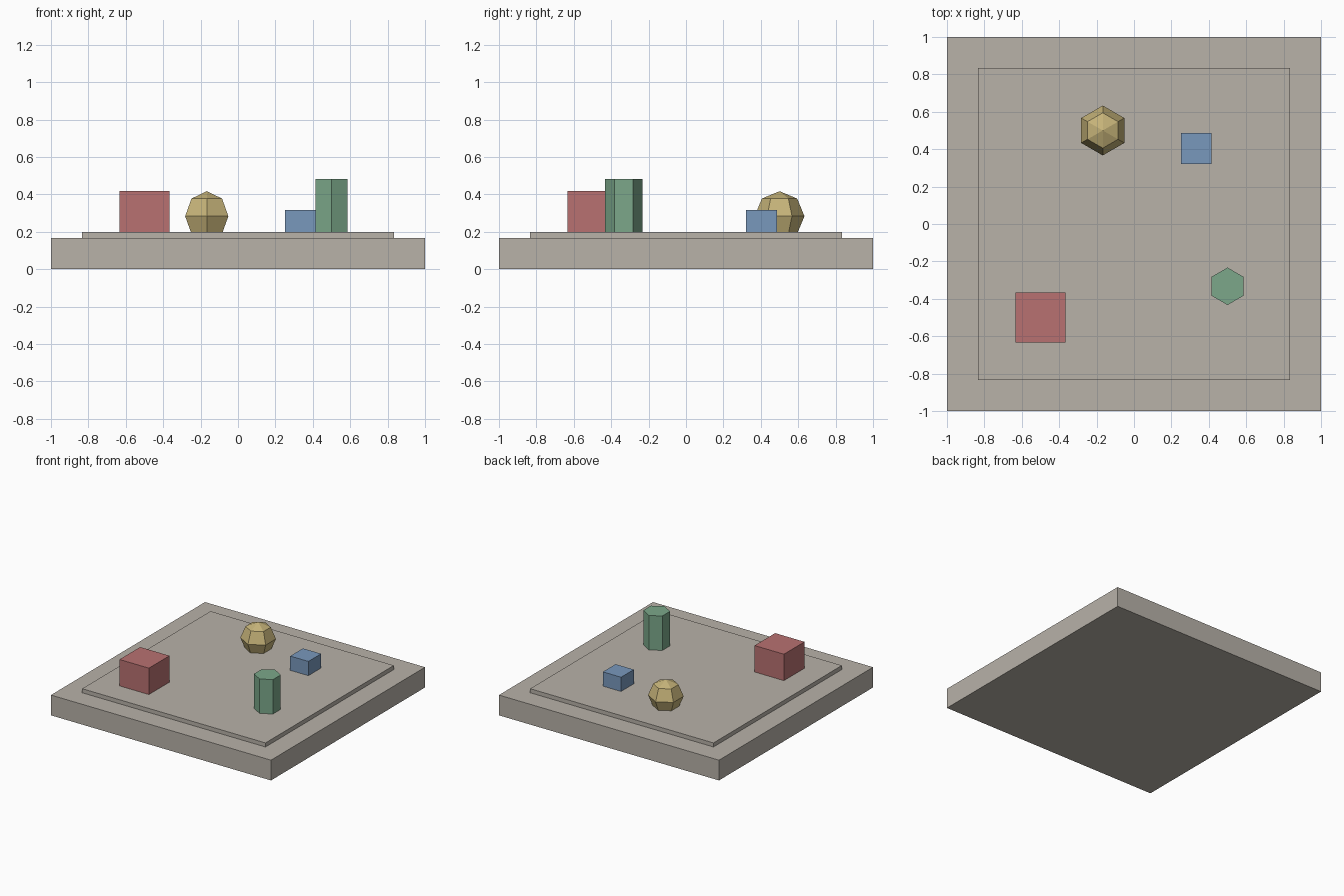
import bpy, bmesh, math

if "Cube" in bpy.data.objects:
    bpy.data.objects.remove(bpy.data.objects["Cube"])


def material(name, rgb):
    m = bpy.data.materials.new(name)
    m.diffuse_color = (*rgb, 1)
    m.use_nodes = True
    m.node_tree.nodes["Principled BSDF"].inputs["Base Color"].default_value = m.diffuse_color
    return m


stone = material("warm grey", (0.48, 0.445, 0.395))
red = material("dusty red", (0.48, 0.165, 0.165))
blue = material("soft blue", (0.19, 0.315, 0.505))
green = material("sage green", (0.20, 0.39, 0.255))
gold = material("pale gold", (0.56, 0.45, 0.19))


def finish(name, bm, mat):
    bmesh.ops.recalc_face_normals(bm, faces=bm.faces)
    me = bpy.data.meshes.new(name)
    bm.to_mesh(me)
    bm.free()
    me.materials.append(mat)
    ob = bpy.data.objects.new(name, me)
    bpy.context.collection.objects.link(ob)
    return ob


def box(name, x, y, width, z0, z1, mat):
    """Square block standing between two heights."""
    bm = bmesh.new()
    bmesh.ops.create_cube(bm, size=1)
    bmesh.ops.scale(bm, vec=(width, width, z1 - z0), verts=bm.verts)
    finish(name, bm, mat).location = (x, y, (z0 + z1) / 2)


def six_sided(name, x, y, profile, mat):
    """Hexagonal solid from (radius, z) rings; radius 0 makes a pole."""
    bm = bmesh.new()
    rings = []
    for r, z in profile:
        angles = [math.radians(90 + 60 * k) for k in range(6)]
        rings.append([bm.verts.new((r * math.cos(a), r * math.sin(a), z)) for a in angles])
    for low, high in zip(rings, rings[1:]):
        for k in range(6):
            j = (k + 1) % 6
            bm.faces.new((low[k], low[j], high[j], high[k]))
    if profile[0][0] > 0:
        bm.faces.new(rings[0][::-1])
    if profile[-1][0] > 0:
        bm.faces.new(rings[-1])
    bmesh.ops.remove_doubles(bm, verts=bm.verts, dist=1e-4)
    finish(name, bm, mat).location = (x, y, 0)


# Stepped platform
box("base_slab", 0, 0, 2, 0, 1 / 6, stone)
box("raised_floor", 0, 0, 5 / 3, 1 / 6, 0.2, stone)

# Blocks
box("large_block", -0.5, -0.5, 0.267, 0.2, 0.417, red)
box("small_block", 0.333, 0.403, 0.165, 0.2, 0.317, blue)

# Hexagonal pillar
six_sided("pillar", 0.5, -0.333, [(0.1, 0.2), (0.1, 0.483)], green)

# Faceted ball, sunk slightly into the floor
R = 0.1333
ball = [(R * math.cos(math.radians(t)), 0.2833 + R * math.sin(math.radians(t)))
        for t in (-45, 0, 45)]
six_sided("ball", -0.167, 0.5, [(0, 0.15)] + ball + [(0, 0.4167)], gold)
